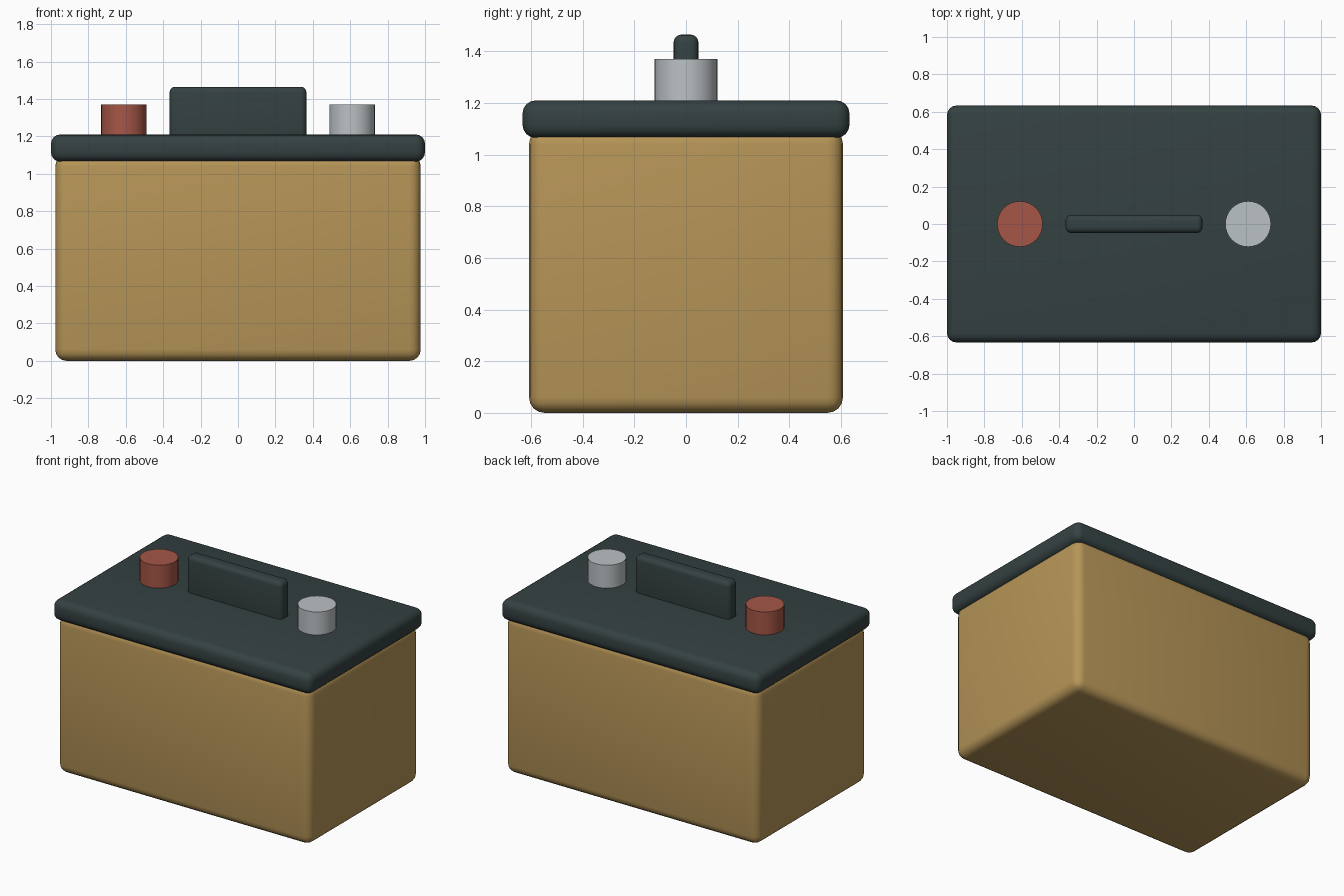
import bpy
import math

if "Cube" in bpy.data.objects:
    bpy.data.objects.remove(bpy.data.objects["Cube"])


def material(name, color):
    mat = bpy.data.materials.new(name)
    mat.diffuse_color = (*color, 1)
    mat.use_nodes = True
    mat.node_tree.nodes["Principled BSDF"].inputs["Base Color"].default_value = mat.diffuse_color
    return mat


TAN = material("tan", (0.47, 0.30, 0.096))
DARK = material("dark_slate", (0.035, 0.053, 0.054))
RED = material("red", (0.376, 0.093, 0.062))
GREY = material("light_grey", (0.50, 0.535, 0.555))


def finish(obj, name, mat, angle):
    obj.name = name
    obj.data.materials.append(mat)
    bpy.ops.object.shade_smooth_by_angle(angle=math.radians(angle))


def rounded_box(name, half_x, half_y, z0, z1, radius, mat):
    bpy.ops.mesh.primitive_cube_add(size=1, location=(0, 0, (z0 + z1) / 2))
    obj = bpy.context.object
    obj.scale = (2 * half_x, 2 * half_y, z1 - z0)
    bpy.ops.object.transform_apply(location=False, rotation=False, scale=True)
    bevel = obj.modifiers.new("rounding", 'BEVEL')
    bevel.width = radius
    bevel.segments = 4
    bpy.ops.object.modifier_apply(modifier=bevel.name)
    finish(obj, name, mat, 40)


def post(name, x, mat):
    z0, z1 = 1.18, 1.37
    bpy.ops.mesh.primitive_cylinder_add(vertices=32, radius=0.122, depth=z1 - z0,
                                        location=(x, 0, (z0 + z1) / 2))
    finish(bpy.context.object, name, mat, 30)


# Case, overhanging lid and grip
rounded_box("case", 0.977, 0.608, 0.0, 1.10, 0.06, TAN)
rounded_box("lid", 1.0, 0.633, 1.065, 1.21, 0.05, DARK)
rounded_box("handle", 0.366, 0.048, 1.16, 1.465, 0.03, DARK)

# Terminals
post("positive_terminal", -0.61, RED)
post("negative_terminal", 0.61, GREY)
